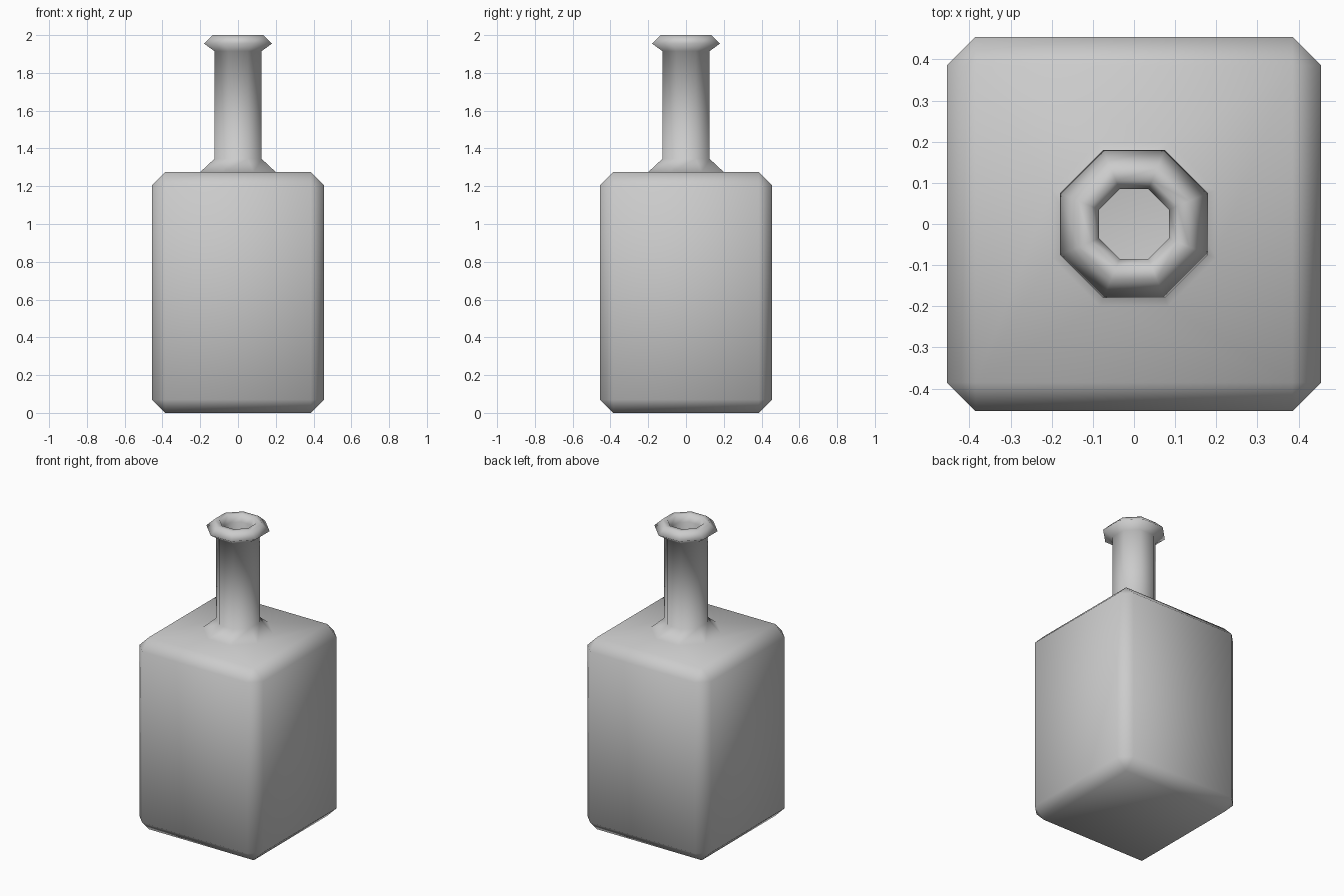
import bpy, bmesh, math
from mathutils import Matrix

if "Cube" in bpy.data.objects:
    bpy.data.objects.remove(bpy.data.objects["Cube"])

HALF, HEIGHT, CHAMFER, SIDES = 0.455, 1.275, 0.07, 8

# Square body with chamfered edges
bm = bmesh.new()
bmesh.ops.create_cube(bm, size=1, matrix=Matrix.Translation((0, 0, HEIGHT / 2))
                      @ Matrix.Diagonal((2 * HALF, 2 * HALF, HEIGHT, 1)))
bmesh.ops.bevel(bm, geom=bm.edges[:], offset=CHAMFER, segments=1,
                affect='EDGES', profile=0.5)

# Open the flat top so the neck can join it
top = max(bm.faces, key=lambda f: f.calc_center_median().z)
rim = top.edges[:]
bmesh.ops.delete(bm, geom=[top], context='FACES_ONLY')

# Octagonal neck: (half width across flats, height), outside up and back down inside
profile = [(0.2, HEIGHT), (0.125, 1.345), (0.125, 1.915), (0.18, 1.955),
           (0.135, 2.0), (0.105, 2.0), (0.085, 1.955), (0.085, 1.36)]


def ring(apothem, z):
    r = apothem / math.cos(math.pi / SIDES)
    angles = [(i + 0.5) * 2 * math.pi / SIDES for i in range(SIDES)]
    return [bm.verts.new((r * math.cos(a), r * math.sin(a), z)) for a in angles]


rings = [ring(*p) for p in profile]
for a, b in zip(rings, rings[1:]):
    for i in range(SIDES):
        j = (i + 1) % SIDES
        bm.faces.new((a[i], a[j], b[j], b[i]))

# Shoulder joining the neck to the body
base = [bm.edges.get((rings[0][i], rings[0][(i + 1) % SIDES])) for i in range(SIDES)]
bmesh.ops.bridge_loops(bm, edges=rim + base)

bmesh.ops.recalc_face_normals(bm, faces=bm.faces[:])
for f in bm.faces:
    f.smooth = True

mesh = bpy.data.meshes.new("bottle")
bm.to_mesh(mesh)
bm.free()
bpy.context.collection.objects.link(bpy.data.objects.new("bottle", mesh))
